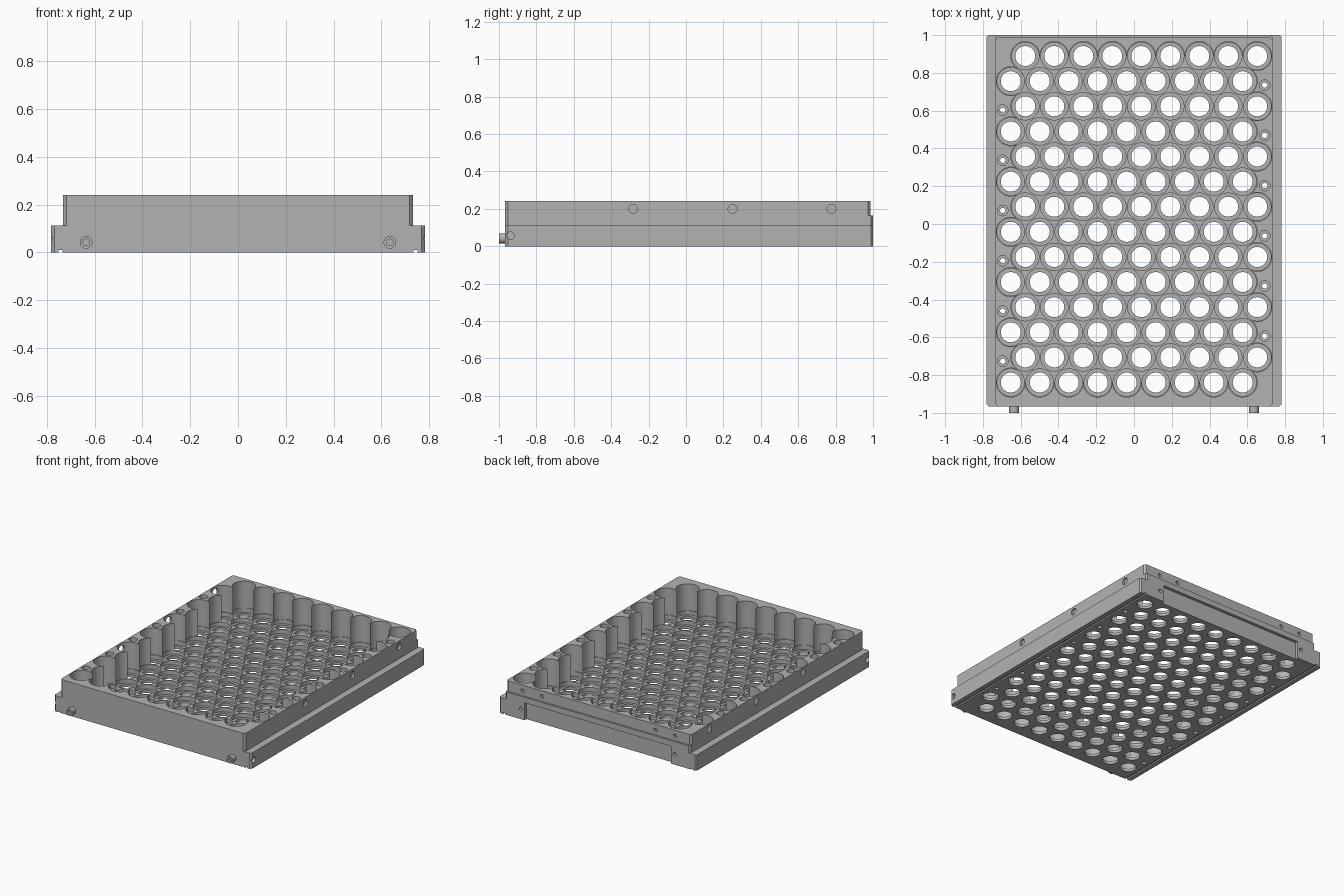
import bpy, bmesh, math
from mathutils import Vector, Matrix

cube = bpy.data.objects.get("Cube")
if cube:
    bpy.data.objects.remove(cube)

grey = bpy.data.materials.new("machined grey")
grey.use_nodes = True
COLOUR = (0.45, 0.45, 0.45, 1)
grey.diffuse_color = COLOUR
grey.node_tree.nodes["Principled BSDF"].inputs["Base Color"].default_value = COLOUR

FRONT, BACK, TOP = -0.967, 0.987, 0.241
PITCH = 0.1535
ROW_STEP = PITCH * math.sqrt(3) / 2


def make(name, bm):
    bmesh.ops.recalc_face_normals(bm, faces=bm.faces)
    mesh = bpy.data.meshes.new(name)
    bm.to_mesh(mesh)
    bm.free()
    mesh.materials.append(grey)
    obj = bpy.data.objects.new(name, mesh)
    bpy.context.collection.objects.link(obj)
    return obj


def prism(bm, points, z0, z1):
    """Extrude a flat outline from z0 to z1."""
    face = bm.faces.new([bm.verts.new((x, y, z0)) for x, y in points])
    new = bmesh.ops.extrude_face_region(bm, geom=[face])["geom"]
    bmesh.ops.translate(bm, vec=(0, 0, z1 - z0),
                        verts=[v for v in new if isinstance(v, bmesh.types.BMVert)])


def chamfered(x, y0, y1, c):
    return [(-x + c, y0), (x - c, y0), (x, y0 + c), (x, y1 - c),
            (x - c, y1), (-x + c, y1), (-x, y1 - c), (-x, y0 + c)]


def block(bm, x0, x1, y0, y1, z0, z1):
    prism(bm, [(x0, y0), (x1, y0), (x1, y1), (x0, y1)], z0, z1)


def rod(bm, start, end, radius, sides=32):
    a, b = Vector(start), Vector(end)
    turn = (b - a).to_track_quat('Z', 'Y').to_matrix().to_4x4()
    bmesh.ops.create_cone(bm, cap_ends=True, segments=sides, radius1=radius,
                          radius2=radius, depth=(b - a).length,
                          matrix=Matrix.Translation((a + b) / 2) @ turn)


def combine(target, bm, operation='DIFFERENCE'):
    tool = make("cutter", bm)
    tool.hide_render = True
    mod = target.modifiers.new("cut", 'BOOLEAN')
    mod.operation, mod.solver, mod.object = operation, 'EXACT', tool
    bpy.context.view_layer.objects.active = target
    bpy.ops.object.modifier_apply(modifier=mod.name)
    bpy.data.objects.remove(tool)


# Tray body: wide base flange, narrower upper block and a back plate
bm = bmesh.new()
prism(bm, chamfered(0.782, FRONT, BACK, 0.014), 0, 0.113)
tray = make("tray_body", bm)
bm = bmesh.new()
prism(bm, chamfered(0.732, FRONT, BACK, 0.014), 0.05, TOP)
combine(tray, bm, 'UNION')
for half, height in ((0.782, 0.113), (0.732, 0.165)):
    bm = bmesh.new()
    prism(bm, chamfered(half, 0.96, 1.0, 0.01), 0, height)
    combine(tray, bm, 'UNION')

# Staggered rows of wells
rows = []
for r in range(14):
    shift = 0.25 * PITCH * (1 if r % 2 == 0 else -1)
    rows.append([Vector((shift + (c - 4) * PITCH, 0.889 - r * ROW_STEP))
                 for c in range(9)])
wells = [p for row in rows for p in row]

# Open cavity whose wall follows the outermost wells
loop = ([row[0] for row in rows] + rows[-1][1:-1]
        + [row[-1] for row in reversed(rows)] + rows[0][-2:0:-1])
outline = []
for i, c in enumerate(loop):
    before, after = loop[i - 1] - c, loop[(i + 1) % len(loop)] - c
    a0 = math.atan2(before.y, before.x)
    sweep = (math.atan2(after.y, after.x) - a0) % (2 * math.pi)
    steps = max(4, round(sweep / 0.2))
    for k in range(steps):
        a = a0 + sweep * k / steps
        outline.append((c.x + PITCH / 2 * math.cos(a), c.y + PITCH / 2 * math.sin(a)))
bm = bmesh.new()
prism(bm, outline, 0.05, 0.3)
combine(tray, bm)

# Shallow round seats, then smaller through holes
for radius, z0, z1 in ((0.0725, 0.02, 0.1), (0.053, -0.1, 0.06)):
    bm = bmesh.new()
    for p in wells:
        rod(bm, (p.x, p.y, z0), (p.x, p.y, z1), radius)
    combine(tray, bm)

# Counterbored screw holes down the two long walls
screws = [(-0.695, 0.603 - i * 2 * ROW_STEP) for i in range(6)]
screws += [(0.692, 0.735 - i * 2 * ROW_STEP) for i in range(6)]
for radius, z0 in ((0.028, 0.21), (0.014, -0.1)):
    bm = bmesh.new()
    for x, y in screws:
        rod(bm, (x, y, z0), (x, y, 0.3), radius, 20)
    combine(tray, bm)

# Side and back drillings
bm = bmesh.new()
for s in (-1, 1):
    for y in (-0.283, 0.249, 0.778):
        rod(bm, (s * 0.717, y, 0.2), (s * 0.8, y, 0.2), 0.024, 20)
    rod(bm, (s * 0.76, -0.938, 0.057), (s * 0.9, -0.938, 0.057), 0.02, 20)
    for x, z in ((0.605, 0.2), (0.45, 0.2), (0.61, 0.073)):
        rod(bm, (s * x, 0.972, z), (s * x, 1.1, z), 0.013, 16)
combine(tray, bm)

# Recess in the back, open at the bottom, and grooves under the long edges
bm = bmesh.new()
block(bm, -0.58, 0.58, 0.978, 1.1, -0.1, 0.125)
for s in (-1, 1):
    block(bm, s * 0.735, s * 0.75, -1.1, 1.1, -0.1, 0.01)
combine(tray, bm)

# Hollow pegs on the front
parts = [tray]
for s, side in ((-1, "right"), (1, "left")):
    bm = bmesh.new()
    rod(bm, (s * 0.635, -1.0, 0.042), (s * 0.635, -0.96, 0.042), 0.026)
    peg = make("front_peg_" + side, bm)
    bm = bmesh.new()
    rod(bm, (s * 0.635, -1.1, 0.042), (s * 0.635, -0.985, 0.042), 0.014)
    combine(peg, bm)
    parts.append(peg)

for obj in bpy.context.view_layer.objects:
    obj.select_set(obj in parts)
bpy.context.view_layer.objects.active = tray
bpy.ops.object.shade_smooth_by_angle(angle=math.radians(30))
